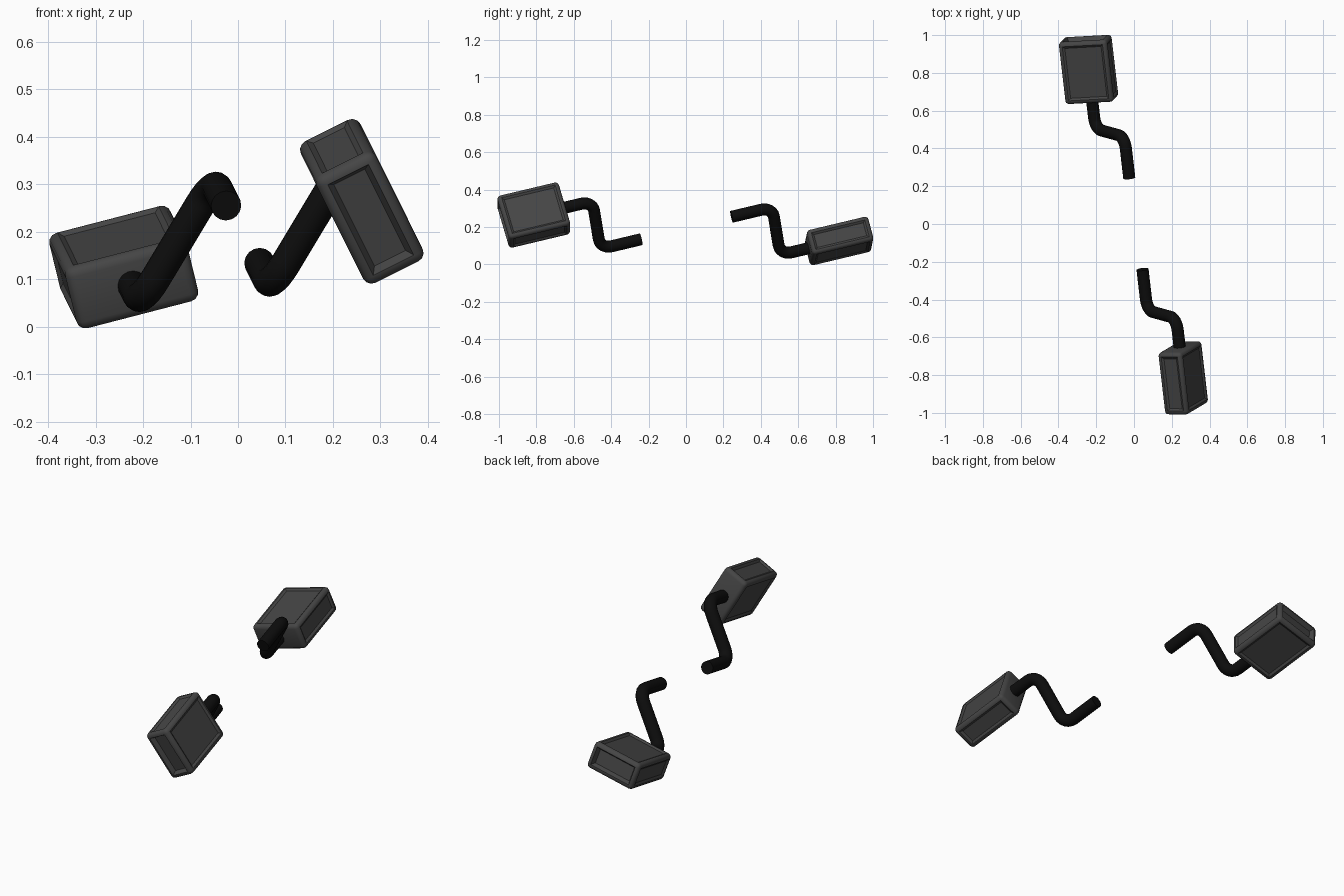
import bpy, bmesh, math
from mathutils import Vector, Matrix

if "Cube" in bpy.data.objects:
    bpy.data.objects.remove(bpy.data.objects["Cube"])

OUT = Vector((.113, -.967, -.23)).normalized()   # spindle direction of the front side
CENTRE = Vector((.01, .002, .195))               # the two cranks mirror through this point


def material(name, v):
    m = bpy.data.materials.new(name)
    m.diffuse_color = (v, v, v, 1)
    m.use_nodes = True
    m.node_tree.nodes["Principled BSDF"].inputs["Base Color"].default_value = m.diffuse_color
    return m


crank_mat = material("crank_black", .004)
pedal_mat = material("pedal_grey", .06)


def finish(ob, angle):
    bpy.ops.object.select_all(action='DESELECT')
    bpy.context.view_layer.objects.active = ob
    ob.select_set(True)
    if ob.type == 'CURVE':
        bpy.ops.object.convert(target='MESH')
        ob = bpy.context.object
    bpy.ops.object.shade_smooth_by_angle(angle=math.radians(angle))


def rounded(points, r, n=6):
    """Path with its inner corners rounded."""
    path = [points[0]]
    for a, b, c in zip(points, points[1:], points[2:]):
        p, q = (a - b).normalized(), (c - b).normalized()
        mid = b + (p + q) * r
        for i in range(n + 1):
            t = i / n * math.pi / 2
            path.append(mid - q * r * math.cos(t) - p * r * math.sin(t))
    return path + [points[-1]]


def crank(name, points):
    cu = bpy.data.curves.new(name, 'CURVE')
    cu.dimensions = '3D'
    cu.bevel_depth = .032
    cu.bevel_resolution = 6
    cu.use_fill_caps = True
    path = rounded(points, .06)
    sp = cu.splines.new('POLY')
    sp.points.add(len(path) - 1)
    for p, co in zip(sp.points, path):
        p.co = (*co, 1)
    cu.materials.append(crank_mat)
    ob = bpy.data.objects.new(name, cu)
    bpy.context.collection.objects.link(ob)
    finish(ob, 40)


def pedal(name, centre, out, broad):
    """Rounded block: local x thickness, y breadth, z outward."""
    bm = bmesh.new()
    bmesh.ops.create_cube(bm, size=1)
    bmesh.ops.scale(bm, vec=(.14, .265, .34), verts=bm.verts)
    bmesh.ops.bevel(bm, geom=bm.edges[:], offset=.02, segments=3, profile=.5, affect='EDGES')
    bm.normal_update()
    # shallow dishes on the sides, a deeper one on the outer end
    for f in [f for f in bm.faces if f.calc_area() > .01]:
        if f.normal.z < -.9:
            continue
        depth = -.022 if f.normal.z > .9 else -.008
        bmesh.ops.inset_region(bm, faces=[f], thickness=.003)
        bmesh.ops.inset_region(bm, faces=[f], thickness=.016, depth=depth)
    me = bpy.data.meshes.new(name)
    bm.to_mesh(me)
    bm.free()
    me.materials.append(pedal_mat)
    ob = bpy.data.objects.new(name, me)
    bpy.context.collection.objects.link(ob)
    y = (broad - out * broad.dot(out)).normalized()
    m = Matrix((y.cross(out), y, out)).transposed().to_4x4()
    m.translation = centre
    ob.matrix_world = m
    finish(ob, 35)


# Front crank; the back crank is its point reflection
end = Vector((.045, -.24, .135))
elbow = end + OUT * .225
knee = Vector((.224, -.5, .339))
line = [end, elbow, knee, knee + OUT * .2]
crank("front_crank", line)
crank("back_crank", [CENTRE * 2 - p for p in line])

# Pedals, each turned freely on its spindle
hub = knee + OUT * .325
pedal("front_pedal", hub, OUT, Vector((.432, .255, -.864)))
pedal("back_pedal", CENTRE * 2 - hub, -OUT, Vector((.965, .054, .25)))
